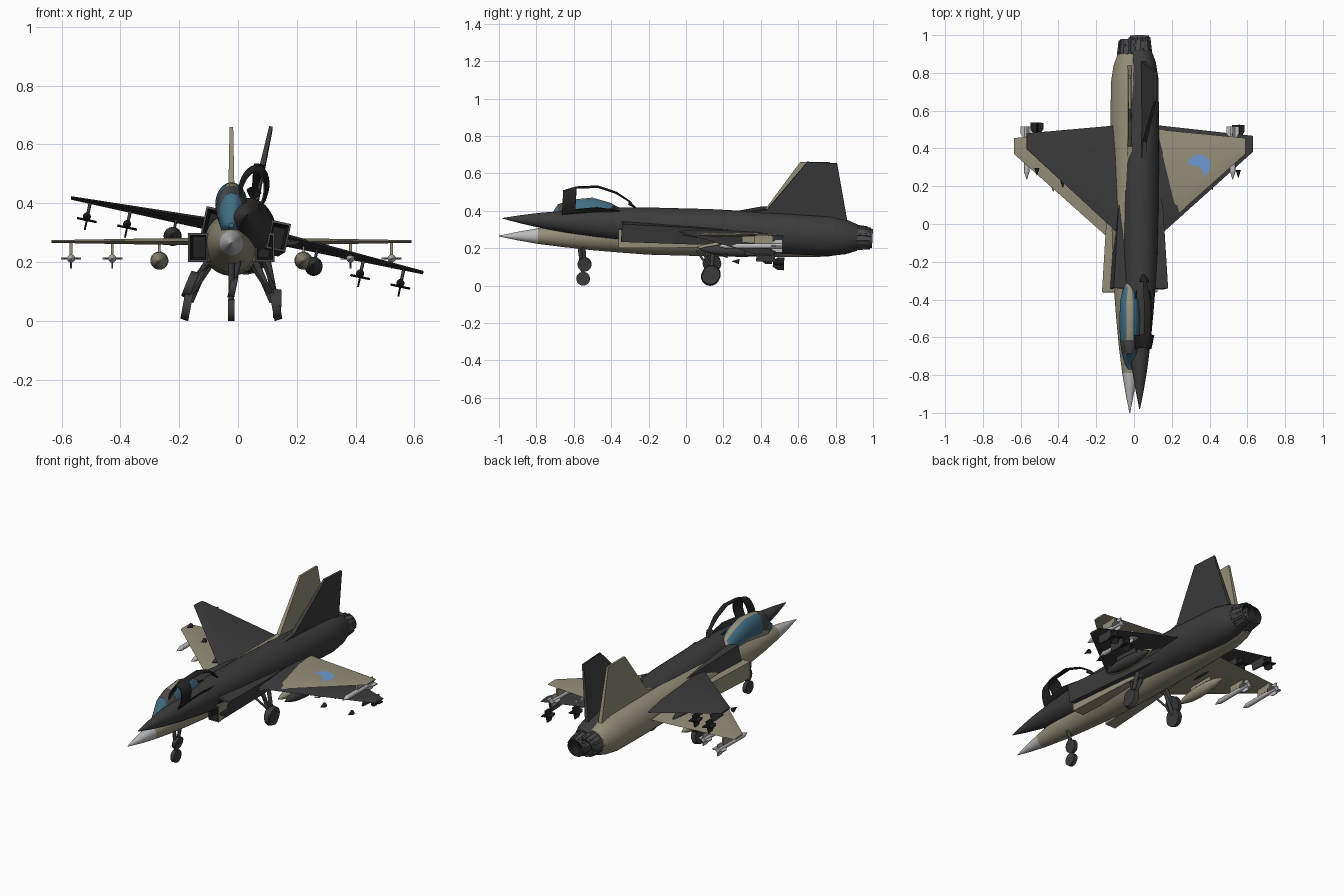
import bpy, bmesh
from math import sin, cos, pi, radians
from mathutils import Matrix, Vector

cube = bpy.data.objects.get("Cube")
if cube:
    bpy.data.objects.remove(cube)


def material(name, r, g, b):
    m = bpy.data.materials.new(name)
    m.use_nodes = True
    m.diffuse_color = (r, g, b, 1)
    m.node_tree.nodes["Principled BSDF"].inputs["Base Color"].default_value = (r, g, b, 1)
    return m


TAN = material("tan paint", .30, .27, .19)
DARK = material("charcoal paint", .045, .045, .045)
BLACK = material("black trim", .016, .016, .016)
METAL = material("dark metal", .07, .07, .075)
LIGHT = material("light grey", .5, .5, .5)
GLASS = material("teal glass", .05, .15, .22)
BLUE = material("blue marking", .16, .32, .65)


def ellipse(y, z, rx, rz, n=24, x=0):
    # starts half a step off the top so one face sits on the centre line
    return [Vector((x + rx * sin(2 * pi * (i + .5) / n), y,
                    z + rz * cos(2 * pi * (i + .5) / n))) for i in range(n)]


def rect(y, x0, x1, z0, z1):
    return [Vector(p) for p in ((x0, y, z0), (x1, y, z0), (x1, y, z1), (x0, y, z1))]


def loft(bm, rings, cap_start=True, cap_end=True):
    loops = [[bm.verts.new(p) for p in ring] for ring in rings]
    n = len(loops[0])
    for a, b in zip(loops, loops[1:]):
        for i in range(n):
            bm.faces.new((a[i], a[(i + 1) % n], b[(i + 1) % n], b[i]))
    if cap_start:
        bm.faces.new(loops[0])
    if cap_end:
        bm.faces.new(loops[-1])


def rod(bm, a, b, r0, r1, n=12):
    a, b = Vector(a), Vector(b)
    q = (b - a).to_track_quat('Z', 'Y')
    circle = [Vector((cos(2 * pi * i / n), sin(2 * pi * i / n), 0)) for i in range(n)]
    loft(bm, [[a + q @ (c * r0) for c in circle], [b + q @ (c * r1) for c in circle]])


class Jet:
    def __init__(self, tag, matrix):
        self.tag, self.matrix = tag, matrix

    def add(self, name, bm, mats, rule=None, normals=True):
        if normals:
            bmesh.ops.recalc_face_normals(bm, faces=bm.faces)
        for f in bm.faces:
            f.smooth = True
            if rule:
                f.material_index = rule(f.calc_center_median())
        for e in bm.edges:
            e.smooth = len(e.link_faces) == 2 and e.calc_face_angle(0) < radians(32)
        bm.transform(self.matrix)
        mesh = bpy.data.meshes.new(self.tag + "_" + name)
        bm.to_mesh(mesh)
        bm.free()
        for m in mats:
            mesh.materials.append(m)
        ob = bpy.data.objects.new(self.tag + "_" + name, mesh)
        bpy.context.scene.collection.objects.link(ob)
        return ob


def wing_half_thickness(x):
    return .015 - .017 * x


def build_jet(tag, matrix, paint, nose, complete):
    jet = Jet(tag, matrix)
    trim = METAL if complete else BLACK

    # fuselage with nose cone
    bm = bmesh.new()
    stations = [(-1, 0, .002, .002), (-.9, 0, .022, .023), (-.79, 0, .04, .042),
                (-.65, 0, .058, .06), (-.5, 0, .072, .076), (-.36, .002, .083, .09),
                (-.2, 0, .093, .1), (.1, 0, .1, .108), (.5, -.002, .103, .11),
                (.75, -.003, .1, .108), (.84, -.004, .086, .093), (.9, -.005, .064, .07)]
    loft(bm, [ellipse(*s, n=32) for s in stations])
    jet.add("fuselage", bm, [paint, nose], lambda c: int(c.y < -.79))

    # exhaust nozzle with petals
    bm = bmesh.new()
    tube = [(.88, .06), (.92, .062), (.98, .05), (.98, .042), (.9, .036)]
    loft(bm, [ellipse(y, -.005, r, r) for y, r in tube], cap_start=False)
    jet.add("nozzle", bm, [METAL, BLACK], lambda c: int(c.xz.length < .045))
    bm = bmesh.new()
    for i in range(12):
        a = 2 * pi * i / 12
        d = Vector((cos(a), 0, sin(a)))
        base = Vector((0, 0, -.005))
        rod(bm, base + d * .058 + Vector((0, .89, 0)), base + d * .05 + Vector((0, .97, 0)), .011, .009, 6)
    jet.add("nozzle_petals", bm, [METAL])

    # canopy: the frame is a hoop, a top strip and the sill; the rest is glass
    bm = bmesh.new()
    stations = [(-.77, .06, .008, .008), (-.74, .062, .026, .022), (-.685, .09, .042, .08),
                (-.615, .115, .052, .08), (-.5, .13, .055, .076), (-.4, .115, .05, .062),
                (-.33, .095, .032, .04), (-.29, .088, .008, .01)]
    loft(bm, [ellipse(*s, n=29) for s in stations])

    def canopy_part(c):
        if c.z < .085:
            return 0 if c.y > -.68 else 2
        if -.685 < c.y < -.615:
            return 1
        top_strip = abs(c.x) < .016 and c.z > .1
        return 0 if top_strip and c.y > -.62 else 2

    if not complete:
        gone = [f for f in bm.faces if canopy_part(f.calc_center_median()) == 2]
        bmesh.ops.delete(bm, geom=gone, context='FACES')
    mats = [paint, METAL, GLASS] if complete else [BLACK, BLACK]
    canopy = jet.add("canopy", bm, mats, canopy_part)
    if not complete:
        thick = canopy.modifiers.new("frame thickness", 'SOLIDIFY')
        thick.thickness = .006

    # tail fin with a low front fillet
    bm = bmesh.new()
    outline = [(.28, .1), (.41, .125), (.61, .395), (.77, .395), (.84, .085), (.5, .06)]
    for side in (-1, 1):
        bm.faces.new([bm.verts.new((side * (.012 - .02 * max(z - .1, 0)), y, z)) for y, z in outline])
    bm.verts.ensure_lookup_table()
    n = len(outline)
    for i in range(n):
        j = (i + 1) % n
        bm.faces.new([bm.verts[k] for k in (i, j, j + n, i + n)])
    jet.add("tail_fin", bm, [paint])

    for s, side in ((1, "left_"), (-1, "right_")):
        # delta wing
        bm = bmesh.new()
        rings = []
        for x, lead, trail in ((.05, -.13, .51), (.612, .37, .455)):
            t = wing_half_thickness(x)
            chord = ((0, 0), (.15, t), (.75, t), (1, .001), (.75, -t), (.15, -t))
            rings.append([Vector((s * x, lead + (trail - lead) * u, .005 + z)) for u, z in chord])
        loft(bm, rings)
        jet.add(side + "wing", bm, [paint])

        # air intake duct, with a dark open mouth
        bm = bmesh.new()
        rings = [rect(.3, s * .04, s * .09, -.05, .02), rect(.05, s * .05, s * .122, -.062, .028),
                 rect(-.36, s * .08, s * .147, -.064, .034), rect(-.362, s * .087, s * .14, -.056, .026),
                 rect(-.25, s * .09, s * .13, -.05, .02)]
        loft(bm, rings)
        jet.add(side + "intake", bm, [paint, METAL, BLACK],
                lambda c: 1 if c.y < -.355 else 2 if -.32 < c.y < -.24 and .08 < abs(c.x) < .137
                and -.06 < c.z < .03 else 0)

        # main landing gear
        bm = bmesh.new()
        rod(bm, (s * .08, .13, -.06), (s * .14, .13, -.2), .012, .011)
        rod(bm, (s * .07, .06, -.08), (s * .13, .12, -.17), .006, .006)
        jet.add(side + "gear_leg", bm, [DARK])
        bm = bmesh.new()
        rod(bm, (s * .138, .13, -.217), (s * .165, .13, -.212), .05, .046, 24)
        jet.add(side + "main_wheel", bm, [DARK])

        # drop tank and its pylon
        bm = bmesh.new()
        tank = [(.06, .003), (.1, .016), (.16, .028), (.22, .031), (.3, .03), (.37, .02), (.42, .004)]
        loft(bm, [ellipse(y, -.06, r, r, 16, s * .245) for y, r in tank])
        jet.add(side + "drop_tank", bm, [paint])
        bm = bmesh.new()
        loft(bm, [rect(y, s * .241, s * .249, -.04, 0) for y in (.16, .32)])
        for x, y in ((.405, .17), (.545, .235)):
            loft(bm, [rect(y + d, s * x - .005, s * x + .005, -.045, .003) for d in (.13, .23)])
        jet.add(side + "pylons", bm, [paint])

        # missiles: nose cone, body and cross of tail fins
        for x, y, place in ((.405, .17, "inner_"), (.545, .235, "outer_")):
            x *= s
            z = -.053
            bm = bmesh.new()
            rod(bm, (x, y + .04, z), (x, y, z), .014, .001)
            if complete:
                rod(bm, (x, y + .04, z), (x, y + .28, z), .014, .013)
            for across in (True, False):
                w, h = (.034, .003) if across else (.003, .034)
                loft(bm, [rect(y + .22, x - w * .5, x + w * .5, z - h * .5, z + h * .5),
                          rect(y + .245, x - w, x + w, z - h, z + h),
                          rect(y + .28, x - w, x + w, z - h, z + h)])
            jet.add(side + place + "missile", bm, [LIGHT if complete else trim])

    # nose landing gear
    bm = bmesh.new()
    rod(bm, (0, -.57, -.05), (0, -.55, -.215), .011, .009)
    jet.add("nose_gear_leg", bm, [DARK])
    bm = bmesh.new()
    rod(bm, (-.011, -.55, -.228), (.011, -.55, -.228), .037, .037, 24)
    jet.add("nose_wheel", bm, [DARK])

    # crescent marking on the left wing
    if complete:
        bm = bmesh.new()
        cx, cy, r, steps = .367, .308, .06, 16
        outer = [(cx + r * cos(a), cy + r * sin(a))
                 for a in (radians(-65 + 240 * i / steps) for i in range(steps + 1))]
        (x0, y0), (x1, y1) = outer[0], outer[-1]
        inner = []
        for i in range(steps + 1):
            t = i / steps
            bulge = .025 * sin(pi * t)
            inner.append((x0 + (x1 - x0) * t + bulge * .7, y0 + (y1 - y0) * t + bulge * .7))
        rows = [[bm.verts.new((x, y, .0065 + wing_half_thickness(x))) for x, y in row]
                for row in (inner, outer)]
        for i in range(steps):
            corners = (rows[0][i], rows[1][i], rows[1][i + 1], rows[0][i + 1])
            bm.faces.new(corners)
        bmesh.ops.remove_doubles(bm, verts=bm.verts, dist=.0001)
        jet.add("wing_marking", bm, [BLUE], normals=False)


# level tan jet, and a dark one overlapping it, banked and pitched up
level = Matrix.Translation((-.0225, 0, .265))
banked = (Matrix.Translation((.03, -.98, .36)) @ Matrix.Rotation(radians(-3), 4, 'X')
          @ Matrix.Rotation(radians(12), 4, 'Y') @ Matrix.Translation((0, 1, 0)))
build_jet("tan_jet", level, TAN, LIGHT, True)
build_jet("dark_jet", banked, DARK, DARK, False)
